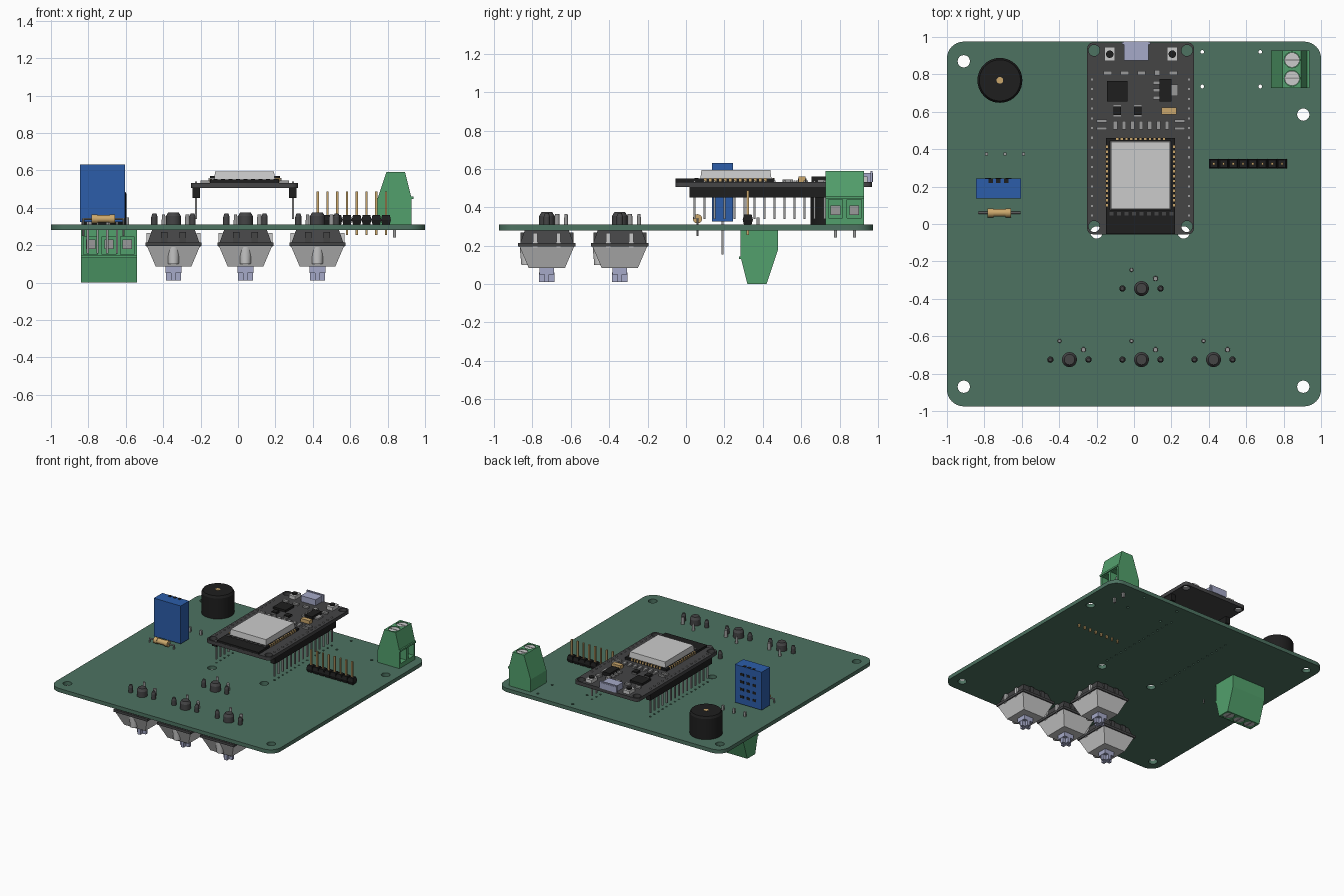
import bpy, bmesh, math
from mathutils import Matrix, Vector

if "Cube" in bpy.data.objects:
    bpy.data.objects.remove(bpy.data.objects["Cube"])


def material(name, r, g, b):
    m = bpy.data.materials.new(name)
    m.use_nodes = True
    m.diffuse_color = (r, g, b, 1)
    bsdf = m.node_tree.nodes["Principled BSDF"]
    bsdf.inputs["Base Color"].default_value = (r, g, b, 1)
    bsdf.inputs["Roughness"].default_value = 0.6
    return m


BOARD = material("board green", .075, .17, .12)
GREEN = material("terminal green", .085, .35, .15)
BLUE = material("sensor blue", .025, .11, .4)
BLACK = material("black", .013, .013, .013)
DARK = material("dark grey", .058, .058, .06)
LIGHT = material("light grey", .6, .6, .6)
METAL = material("metal grey", .32, .32, .32)
LILAC = material("pale lilac", .38, .4, .58)
TAN = material("tan", .6, .39, .15)


def finish(name, bm, mat, smooth=False):
    mesh = bpy.data.meshes.new(name)
    bmesh.ops.recalc_face_normals(bm, faces=bm.faces)
    bm.to_mesh(mesh)
    bm.free()
    mesh.materials.append(mat)
    ob = bpy.data.objects.new(name, mesh)
    bpy.context.collection.objects.link(ob)
    if smooth:
        select(ob)
        bpy.ops.object.shade_smooth_by_angle(angle=math.radians(35))
    return ob


def select(ob):
    bpy.ops.object.select_all(action='DESELECT')
    ob.select_set(True)
    bpy.context.view_layer.objects.active = ob


def boxes(name, mat, items):
    """Each item: centre x, y, bottom z, top z, size x, size y."""
    bm = bmesh.new()
    for x, y, z0, z1, sx, sy in items:
        mtx = Matrix.Translation((x, y, (z0 + z1) / 2)) @ Matrix.Diagonal((sx, sy, z1 - z0, 1))
        bmesh.ops.create_cube(bm, size=1, matrix=mtx)
    return finish(name, bm, mat)


def cones(name, mat, items, seg=24):
    """Each item: x, y, bottom z, top z, bottom radius, top radius; four sides give a square."""
    bm = bmesh.new()
    k = math.sqrt(2) if seg == 4 else 1
    for x, y, z0, z1, r0, r1 in items:
        mtx = Matrix.Translation((x, y, (z0 + z1) / 2)) @ Matrix.Rotation(math.pi / 4, 4, 'Z')
        bmesh.ops.create_cone(bm, cap_ends=True, segments=seg, radius1=r0 * k,
                              radius2=r1 * k, depth=z1 - z0, matrix=mtx)
    return finish(name, bm, mat, seg > 6)


def circle(x, y, r, n=20):
    return [(x + r * math.cos(t * math.tau / n), y + r * math.sin(t * math.tau / n)) for t in range(n)]


def rounded(x0, x1, y0, y1, r, n=8):
    corners = [(x1 - r, y1 - r), (x0 + r, y1 - r), (x0 + r, y0 + r), (x1 - r, y0 + r)]
    return [(cx + r * math.cos((q + i / n) * math.pi / 2), cy + r * math.sin((q + i / n) * math.pi / 2))
            for q, (cx, cy) in enumerate(corners) for i in range(n + 1)]


def plate(name, mat, loops, z0, z1):
    """Flat plate: first loop is the outline, the others are holes."""
    cu = bpy.data.curves.new(name, 'CURVE')
    cu.dimensions, cu.fill_mode = '2D', 'BOTH'
    cu.extrude = (z1 - z0) / 2
    for loop in loops:
        sp = cu.splines.new('POLY')
        sp.points.add(len(loop) - 1)
        for p, (x, y) in zip(sp.points, loop):
            p.co = (x, y, 0, 1)
        sp.use_cyclic_u = True
    cu.materials.append(mat)
    ob = bpy.data.objects.new(name, cu)
    bpy.context.collection.objects.link(ob)
    ob.location.z = (z0 + z1) / 2
    select(ob)
    bpy.ops.object.convert(target='MESH')
    return ob


# Main board with mounting and pin holes
ROWS = (-.224, .294)
PIN_Y = [.045 + .052 * i for i in range(15)]
holes = [circle(x, y, .033) for x, y in
         [(-.91, .87), (.905, .585), (.905, -.87), (-.91, -.87), (-.2, -.045), (.265, -.045)]]
holes += [circle(x, y, .01, 10) for x in (.365, .675) for y in (.92, .735)]
holes += [circle(x, y, .008, 8) for x in ROWS for y in PIN_Y]
plate("main_board", BOARD, [rounded(-1, 1, -.975, .975, .09)] + holes, .28, .31)

# Controller board with pin headers
holes = [circle(x, y, .03) for x in (-.213, .283) for y in (.928, -.013)]
plate("controller_board", DARK, [rounded(-.25, .32, -.055, .97, .03)] + holes, .505, .533)
boxes("controller_headers", BLACK, [(x, .409, .452, .505, .04, .78) for x in ROWS])
boxes("controller_pins", METAL, [(x, y, .34, .54, .011, .011) for x in ROWS for y in PIN_Y])

# Radio module
boxes("module_board", BLACK, [(.035, .203, .533, .55, .37, .515)])
cones("module_shield", LIGHT, [(0, 0, .55, .594, .5, .485)], 4)
shield = bpy.data.objects["module_shield"]
shield.scale, shield.location = (.325, .37, 1), (.035, .26, 0)
boxes("module_contacts", TAN,
      [(x, .1 + .026 * i, .534, .553, .014, .013) for x in (-.145, .215) for i in range(13)]
      + [(-.09 + .025 * i, .456, .534, .553, .012, .012) for i in range(11)])
boxes("module_antenna", DARK, [(-.12 + .04 * i, .055, .55, .553, .022, .02) for i in range(9)])

# Parts on the controller board
boxes("usb_socket", LILAC, [(.012, .925, .533, .58, .13, .1), (.012, .967, .533, .588, .15, .012)])
boxes("usb_mouth", BLACK, [(.012, .973, .546, .572, .1, .003)])
boxes("button_cases", LIGHT, [(x, .908, .533, .56, .055, .075) for x in (-.13, .205)])
cones("button_caps", BLACK, [(x, .908, .56, .57, .02, .02) for x in (-.13, .205)])
boxes("chips", BLACK, [(-.09, .71, .533, .55, .11, .11), (.168, .715, .533, .56, .065, .12),
                       (-.09, .605, .533, .55, .04, .045), (.02, .605, .533, .55, .04, .045)])
boxes("small_parts", METAL,
      [(-.1 + .046 * i, .528, .533, .545, .022, .045) for i in range(7)]
      + [(x, y, .533, .545, .055, .016) for x in (-.172, .244) for y in (.55, .51)]
      + [(x, .808, .533, .545, .045, .022) for x in (-.14, -.05, .04, .21)]
      + [(.118, .715 + .04 * i, .533, .545, .035, .018) for i in (-1, 0, 1)]
      + [(.218, .715, .533, .545, .035, .06), (.125, .808, .533, .55, .03, .03)]
      + [(x, .605 + s * .026, .533, .54, .04, .01) for x in (-.09, .02) for s in (-1, 1)])
boxes("tan_capacitor", TAN, [(.187, .604, .533, .56, .078, .036)])

# Buzzer
cones("buzzer", BLACK, [(-.717, .768, .31, .475, .12, .12), (-.717, .768, .475, .492, .12, .11)], 40)
cones("buzzer_hole", TAN, [(-.717, .768, .49, .494, .018, .018)], 16)

# Humidity sensor
boxes("sensor_case", BLUE, [(-.725, .19, .325, .63, .24, .108)])
boxes("sensor_vents", BLACK, [(-.725 + .055 * i, .244, .375 + .06 * j, .395 + .06 * j, .032, .004)
                              for i in (-1, 0, 1) for j in range(4)])
boxes("sensor_top_slots", BLACK, [(-.725 + .042 * i, .232, .628, .632, .024, .024) for i in (-1, 0, 1)])
boxes("sensor_pins", METAL, [(-.803 + .052 * i, .19, .155, .33, .012, .009) for i in range(4)])

# Resistor lying along x
RX, RY, RZ = -.72, .06, .34
lie = Matrix.Translation((RX, RY, RZ)) @ Matrix.Rotation(math.pi / 2, 4, 'Y')
cones("resistor_body", TAN, [(0, 0, -.05, .05, .02, .02), (0, 0, -.062, -.032, .024, .024),
                             (0, 0, .032, .062, .024, .024)]).matrix_world = lie
cones("resistor_wire", METAL, [(0, 0, -.112, .112, .006, .006)], 8).matrix_world = lie
cones("resistor_legs", METAL, [(RX + s * .108, RY, .25, RZ, .006, .006) for s in (-1, 1)], 8)

# Eight way pin header
header_x = [.427 + .052 * i for i in range(8)]
cones("header_housing", BLACK, [(x, .322, .31, .335, .02, .0265) for x in header_x]
      + [(x, .322, .335, .362, .0265, .02) for x in header_x], 4)
boxes("header_pins", TAN, [(x, .322, .255, .487, .012, .012) for x in header_x])


# Screw terminals, openings facing local -y
def terminal(name, ways, mtx):
    half = ways * .05
    centres = [(i - (ways - 1) / 2) * .098 for i in range(ways)]
    profile = [(0, 0), (0, .14), (.035, .28), (.135, .28), (.195, .1), (.195, 0)]
    bm = bmesh.new()
    face = bm.faces.new([bm.verts.new((-half, y, z)) for y, z in profile])
    new = bmesh.ops.extrude_face_region(bm, geom=[face])["geom"]
    bmesh.ops.translate(bm, verts=[v for v in new if isinstance(v, bmesh.types.BMVert)],
                        vec=Vector((half * 2, 0, 0)))
    body = finish(name + "_body", bm, GREEN)
    for cutter in (boxes(name + "_opening_cutter", GREEN, [(x, 0, .035, .13, .074, .12) for x in centres]),
                   cones(name + "_screw_cutter", GREEN, [(x, .083, .262, .3, .042, .042) for x in centres])):
        cutter.hide_render = True
        mod = body.modifiers.new("cut", 'BOOLEAN')
        mod.operation, mod.solver, mod.object = 'DIFFERENCE', 'EXACT', cutter
        select(body)
        bpy.ops.object.modifier_apply(modifier=mod.name)
        bpy.data.objects.remove(cutter)
    parts = [body,
             boxes(name + "_lip", GREEN, [(0, -.003, .136, .15, half * 2, .012)]),
             boxes(name + "_clamps", METAL, [(x, .05, .05, .1, .05, .012) for x in centres]),
             cones(name + "_screws", LIGHT, [(x, .083, .255, .275, .04, .04) for x in centres]),
             boxes(name + "_screw_slots", METAL, [(x, .083, .274, .277, .01, .074) for x in centres]),
             boxes(name + "_pins", METAL, [(x, .09, -.068, .01, .016, .016) for x in centres])]
    for p in parts:
        p.matrix_world = mtx


terminal("upper_terminal", 2, Matrix.Translation((.928, .828, .31)) @ Matrix.Rotation(math.pi / 2, 4, 'Z'))
terminal("lower_terminal", 3, Matrix.Translation((-.69, .285, .28)) @ Matrix.Rotation(math.pi, 4, 'Y'))

# Key switches hanging under the board
for n, (x, y) in enumerate([(-.345, -.725), (.04, -.725), (.425, -.725), (.04, -.345)], 1):
    k = f"switch_{n}_"
    sides = [(1, 0), (-1, 0), (0, 1), (0, -1)]
    cones(k + "base", DARK, [(x, y, .215, .28, .138, .115), (x, y, .195, .215, .15, .15)], 4)
    cones(k + "cover", LIGHT, [(x, y, .085, .195, .095, .142)], 4)
    boxes(k + "clips", LIGHT, [(x + s * .134, y + t * .06, .19, .265, .02, .022)
                               for s in (-1, 1) for t in (-1, 1)])
    boxes(k + "base_ribs", DARK, [(x + s * .05, y + t * .128, .2, .27, .035, .02)
                                  for s in (-1, 1) for t in (-1, 1)])
    cones(k + "light_bulge", LIGHT, [(x, y - .105, .1, .19, .028, .036)])
    boxes(k + "stem", LILAC, [(x, y, .05, .1, .085, .075), (x, y, .01, .06, .024, .08),
                              (x, y, .01, .06, .08, .024)])
    cones(k + "centre_post", DARK, [(x, y, .28, .355, .04, .04), (x, y, .355, .375, .04, .028)])
    cones(k + "side_posts", DARK, [(x + s * .102, y, z0, z1, .017, r) for s in (-1, 1)
                                   for z0, z1, r in ((.28, .35, .017), (.35, .37, .01))], 16)
    cones(k + "contacts", METAL, [(x - .053, y + .1, .28, .365, .012, .009),
                                  (x + .075, y + .053, .28, .365, .015, .012)], 12)
